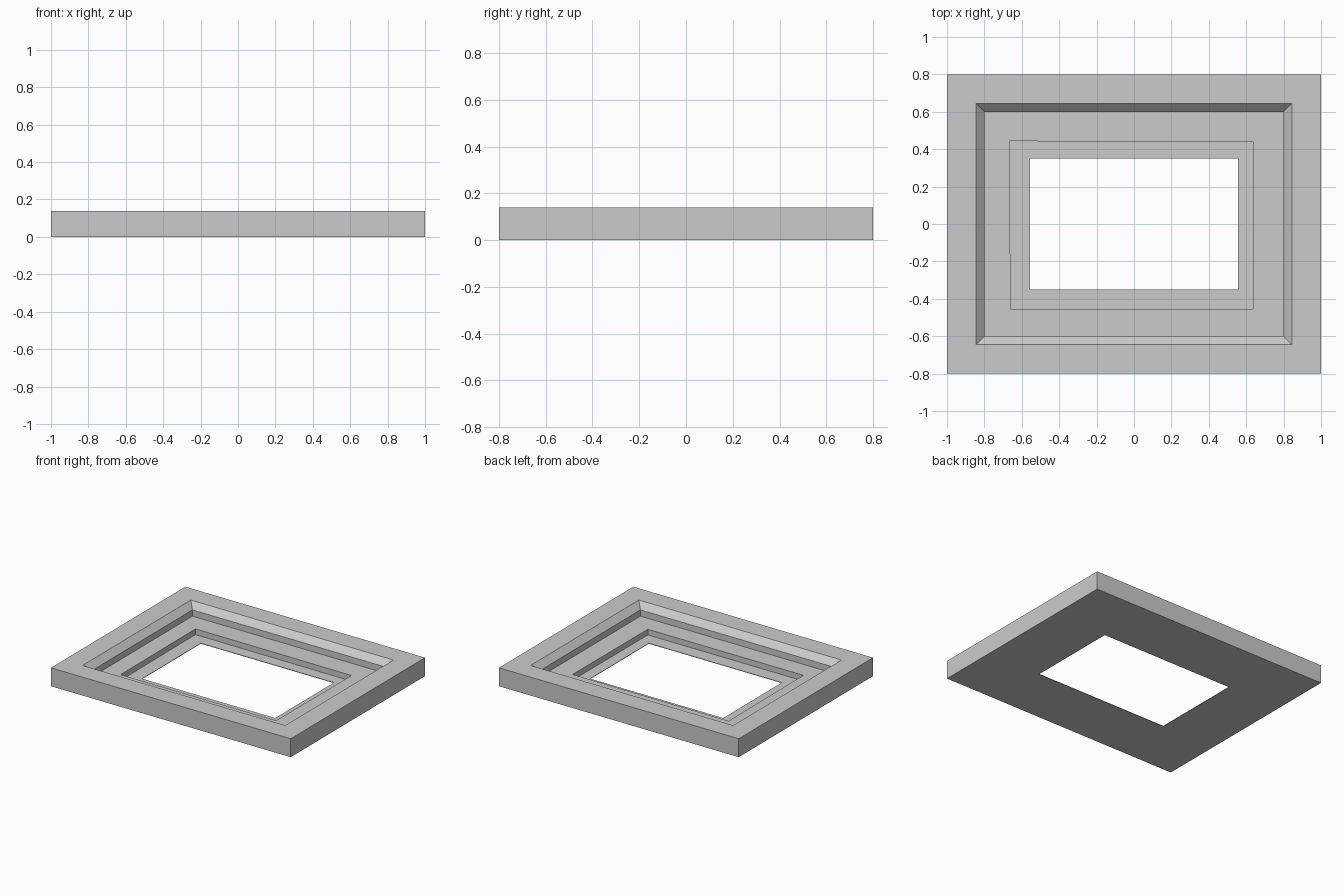
import bpy, bmesh

if "Cube" in bpy.data.objects:
    bpy.data.objects.remove(bpy.data.objects["Cube"])


def rect(hx, hy):
    return [(-hx, -hy), (hx, -hy), (hx, hy), (-hx, hy)]


# Slightly uneven lower rebate outline
rebate = [(-0.66, -0.455), (0.637, -0.455), (0.64, 0.438), (-0.665, 0.443)]

# Cross-section of the frame as stacked rectangular loops (outline, height)
TOP, LEDGE, FLOOR = 0.139, 0.047, 0.004
loops = [
    (rect(1.0, 0.8), 0.0),         # outer foot
    (rect(1.0, 0.8), TOP),         # outer rim
    (rect(0.845, 0.645), TOP),     # chamfer top
    (rect(0.8, 0.6), 0.094),       # chamfer bottom
    (rect(0.8, 0.6), LEDGE),       # upper ledge, outside
    (rebate, LEDGE),               # upper ledge, inside
    (rebate, FLOOR),               # thin floor, outside
    (rect(0.555, 0.35), FLOOR),    # window opening
    (rect(0.555, 0.35), 0.0),      # window opening, underside
]

# Bridge the loops into one closed ring
bm = bmesh.new()
rings = [[bm.verts.new((x, y, z)) for x, y in outline] for outline, z in loops]
for a, b in zip(rings, rings[1:] + rings[:1]):
    for i in range(4):
        j = (i + 1) % 4
        bm.faces.new((a[i], a[j], b[j], b[i]))
bmesh.ops.recalc_face_normals(bm, faces=bm.faces)

mesh = bpy.data.meshes.new("stepped_frame")
bm.to_mesh(mesh)
bm.free()
bpy.context.collection.objects.link(bpy.data.objects.new("stepped_frame", mesh))
